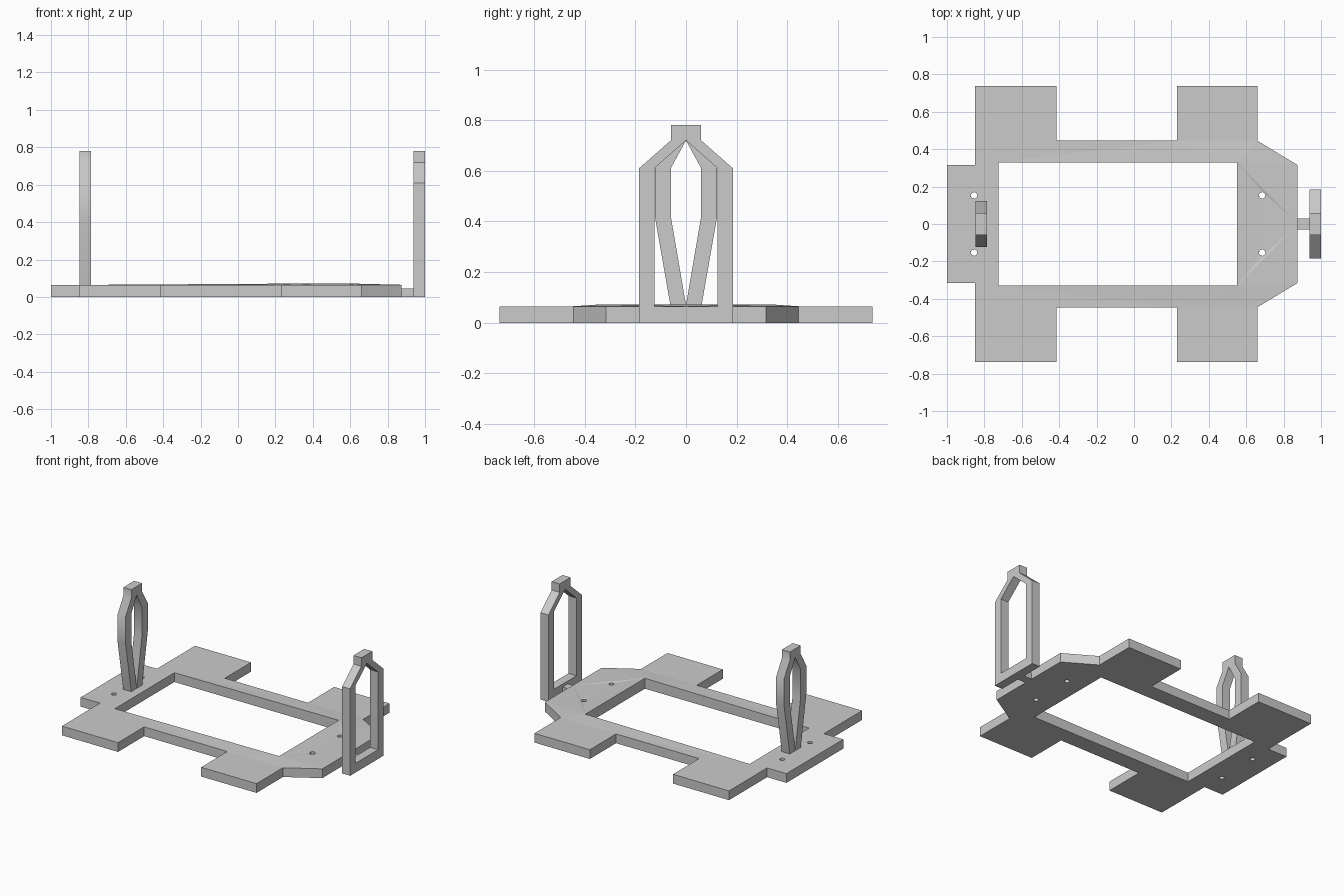
import bpy
import bmesh
from math import cos, sin, pi, radians
from mathutils import Matrix, Vector

cube = bpy.data.objects.get("Cube")
if cube:
    bpy.data.objects.remove(cube, do_unlink=True)

THICK = 0.065   # plate thickness
BAR = 0.062     # hoop thickness

grey = bpy.data.materials.new("light_grey")
grey.use_nodes = True
colour = (0.6, 0.6, 0.6, 1)
grey.diffuse_color = colour
grey.node_tree.nodes["Principled BSDF"].inputs["Base Color"].default_value = colour


def mirrored(half):
    """Close a half profile (first coordinate >= 0) across its axis."""
    return half + [(-a, b) for a, b in reversed(half) if a > 0]


def extruded(name, patches, depth, matrix=Matrix(), raised=(), lift=0.0):
    """Fill flat patches (each an outer loop, then openings) and extrude them as one."""
    bm = bmesh.new()
    found = {}
    for patch in patches:
        edges = []
        for loop in patch:
            for p in loop:
                if p not in found:
                    found[p] = bm.verts.new((*p, 0))
            verts = [found[p] for p in loop]
            for i, v in enumerate(verts):
                pair = (verts[i - 1], v)
                edges.append(bm.edges.get(pair) or bm.edges.new(pair))
        bmesh.ops.triangle_fill(bm, edges=edges, use_beauty=True, normal=(0, 0, 1))
    bmesh.ops.recalc_face_normals(bm, faces=bm.faces[:])
    out = bmesh.ops.extrude_face_region(bm, geom=bm.faces[:])["geom"]
    for v in (g for g in out if isinstance(g, bmesh.types.BMVert)):
        v.co.z = depth
        if any((v.co.xy - Vector(p)).length < 1e-4 for p in raised):
            v.co.z += lift
    bmesh.ops.recalc_face_normals(bm, faces=bm.faces[:])
    bm.transform(matrix)
    mesh = bpy.data.meshes.new(name)
    bm.to_mesh(mesh)
    bm.free()
    mesh.materials.append(grey)
    obj = bpy.data.objects.new(name, mesh)
    bpy.context.collection.objects.link(obj)
    return obj


def circle(x, y, r=0.017, n=16):
    return [(x + r * cos(2 * pi * i / n), y + r * sin(2 * pi * i / n)) for i in range(n)]


# Base plate: two mirrored side frames and a nose triangle, with screw holes
tip = (0.875, 0.0)
corner = (0.55, 0.33)
side = [tip, (0.875, 0.315), (0.66, 0.445), (0.66, 0.737), (0.23, 0.737),
        (0.23, 0.447), (-0.415, 0.447), (-0.415, 0.737), (-0.85, 0.737),
        (-0.85, 0.315), (-1.0, 0.315), (-1.0, 0.0), (-0.725, 0.0),
        (-0.725, 0.33), corner]


def flip(loop):
    return [(x, -y if y else 0.0) for x, y in loop]


corners = [corner] + flip([corner])
extruded("base_plate",
         [[side, circle(-0.855, 0.153)],
          [flip(side), circle(-0.855, -0.153)],
          [[tip] + corners, circle(0.685, 0.153), circle(0.685, -0.153)]],
         THICK, raised=corners, lift=0.008)

# Tongue that joins the plate to the wide hoop
extruded("tongue", [[[(0.87, -0.03), (0.945, -0.03), (0.945, 0.03), (0.87, 0.03)]]], 0.045)


def hoop(name, x, outer, inner):
    """Upright ring drawn in (y, z) and extruded along +x."""
    place = Matrix.Translation((x, 0, 0)) @ Matrix(
        ((0, 0, 1, 0), (1, 0, 0, 0), (0, 1, 0, 0), (0, 0, 0, 1)))
    return extruded(name, [[mirrored(outer), mirrored(inner)]], BAR, place)


tab = [(0.06, 0.78), (0.06, 0.72)]
hoop("wide_hoop", 0.938,
     tab + [(0.185, 0.61), (0.185, 0.0)],
     [(0.0, 0.72), (0.125, 0.61), (0.125, THICK)])
narrow = hoop("narrow_hoop", -0.848,
              tab + [(0.123, 0.615), (0.123, 0.42), (0.06, 0.06)],
              [(0.0, 0.72), (0.06, 0.61), (0.06, 0.42), (0.0, 0.07)])

# Soft shading along the gently bent sides of the narrow hoop
narrow.data.shade_smooth()
narrow.data.set_sharp_from_angle(angle=radians(35))
